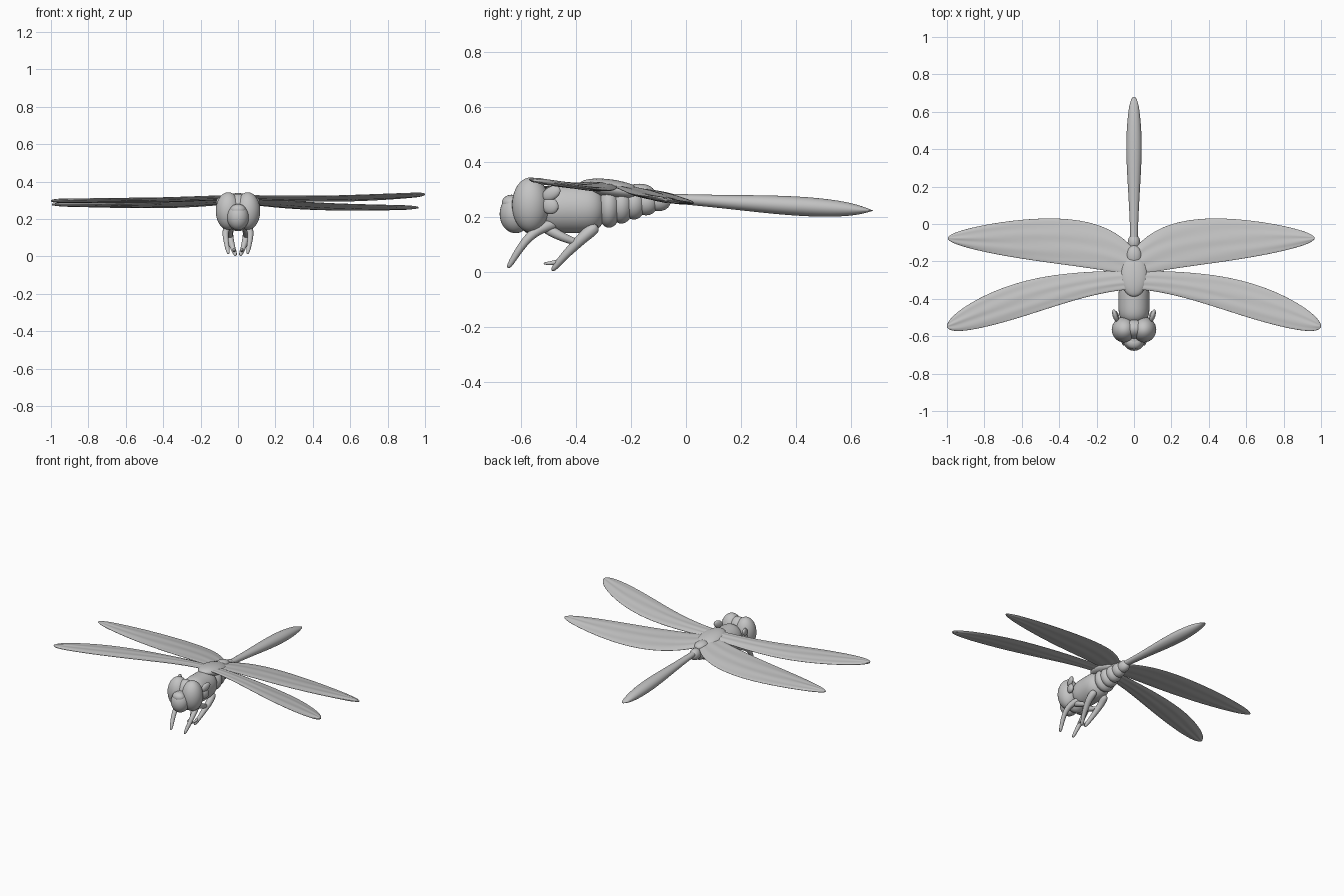
import bpy, bmesh
from math import sin, cos, pi, sqrt, exp
from mathutils import Vector

cube = bpy.data.objects.get("Cube")
if cube:
    bpy.data.objects.remove(cube)

grey = bpy.data.materials.new("plain grey")
grey.use_nodes = True
colour = (.55, .55, .55, 1)
grey.diffuse_color = colour
grey.node_tree.nodes["Principled BSDF"].inputs["Base Color"].default_value = colour


def loft(name, rings):
    """Skin equal rings of points into a closed smooth surface."""
    bm = bmesh.new()
    loops = [[bm.verts.new(point) for point in ring] for ring in rings]
    count = len(loops[0])
    for first, second in zip(loops, loops[1:]):
        for i in range(count):
            j = (i + 1) % count
            bm.faces.new((first[i], first[j], second[j], second[i]))
    bm.faces.new(loops[0])
    bm.faces.new(loops[-1])
    bmesh.ops.recalc_face_normals(bm, faces=bm.faces)
    mesh = bpy.data.meshes.new(name)
    bm.to_mesh(mesh)
    bm.free()
    mesh.materials.append(grey)
    mesh.shade_smooth()
    obj = bpy.data.objects.new(name, mesh)
    bpy.context.collection.objects.link(obj)
    smooth = obj.modifiers.new("smooth", "SUBSURF")
    smooth.levels = smooth.render_levels = 2


def fractions(steps):
    """Values from nought to one, crowded towards both ends."""
    return [(1 - cos(pi * i / steps)) / 2 for i in range(steps + 1)]


def body(name, start, end, section):
    """Elliptical tube along y; section(f) gives centre z, half width, half height."""
    rings = []
    for f in fractions(24):
        z, wide, high = section(f)
        y = start + (end - start) * f
        rings.append([(wide * cos(a), y, z + high * sin(a))
                      for a in (2 * pi * k / 12 for k in range(12))])
    loft(name, rings)


def blob(name, centre, size, turn=(0, 0, 0)):
    """Smooth ellipsoid."""
    bpy.ops.mesh.primitive_uv_sphere_add(segments=32, ring_count=20,
                                         location=centre, rotation=turn)
    obj = bpy.context.object
    obj.name = name
    obj.scale = size
    obj.data.materials.append(grey)
    obj.data.shade_smooth()


def limb(name, side, thick, points):
    """Tapering tube through the points, mirrored by side."""
    points = [Vector((side * x, y, z)) for x, y, z in points]
    last = len(points) - 1
    rings = []
    for i, point in enumerate(points):
        along = points[min(i + 1, last)] - points[max(i - 1, 0)]
        across = along.cross(Vector((1, 0, 0))).normalized()
        other = along.cross(across).normalized()
        radius = thick * (1 - .6 * i / last)
        rings.append([point + radius * (across * cos(a) + other * sin(a))
                      for a in (pi * k / 4 for k in range(8))])
    loft(name, rings)


def wing_height(x, y):
    """Wings slope down to the rear; the right pair levels out at the tips."""
    z = .25 - .15 * y
    if x < 0:
        z += (.275 - .04 * y - z) * -x
    return z + .02 * exp(-8 * x * x)


def wing(name, side, span, middle, half_chord):
    """Thin, gently corrugated blade shaped by its middle line and half chord."""
    rings = []
    for f in fractions(26):
        x, chord = side * span * f, half_chord(f)
        slim = min(1, chord / .04)
        ring = []
        for a in (2 * pi * k / 24 for k in range(24)):
            y = middle(f) - chord * cos(a)
            ripple = .003 * slim * sin(a) ** 2 * sin(9 * cos(a) + 5 * x)
            thickness = (.003 + .007 * slim) * sin(a)
            ring.append((x, y, wing_height(x, y) + ripple + thickness))
        rings.append(ring)
    loft(name, rings)


def thorax_section(f):
    swell = sqrt(max(.03, 1 - abs(2 * f - 1) ** 4))
    return .23, .087 * swell, .094 * swell


def tail_section(f):
    wide = (.02 + .023 * sin(pi * f ** 1.8)) * sqrt(max(.1, 1 - f ** 40))
    return .272 - .05 * f, wide, .85 * wide * (1 - .8 * f ** 20)


def fore_middle(f):
    return -.3 - .245 * f ** 1.7


def fore_chord(f):
    return (.05 + .045 * sin(pi * f ** 1.5)) * sqrt(max(.01, 1 - f ** 20))


def hind_middle(f):
    return -.075 - .13 * exp(-5 * f)


def hind_chord(f):
    return (.06 + .065 * sin(pi * f ** .6)) * sqrt(max(.01, 1 - f ** 6))


# Thorax, and the ridged segments tapering behind it
body("thorax", -.54, -.29, thorax_section)
for i in range(5):
    shrink = 1 - .13 * i
    blob(f"abdomen_segment_{i + 1}", (0, -.28 + .045 * i, .237 + .005 * i),
         (.07 * shrink, .045, .077 * shrink))

# Long slender tail, widest past its middle and flattened at the tip
body("tail", -.15, .68, tail_section)

# Raised hub where the wings meet
blob("wing_hub", (0, -.27, .3), (.075, .12, .035), (-.15, 0, 0))
blob("hub_rear_knob", (0, -.17, .29), (.042, .055, .03))

# Head
blob("head_core", (0, -.56, .235), (.08, .06, .1))
blob("face", (0, -.62, .21), (.058, .058, .07))
blob("brow", (0, -.635, .25), (.042, .035, .03))

for side, tag in ((1, "left"), (-1, "right")):
    # Big eyes and the lobed flaps behind them
    blob(tag + "_eye", (side * .052, -.565, .243), (.067, .068, .1))
    blob(tag + "_upper_flap", (side * .1, -.49, .285), (.014, .037, .024), (.5, 0, -side * .3))
    blob(tag + "_lower_flap", (side * .095, -.495, .24), (.016, .033, .03), (-.5, 0, -side * .3))

    # Wings, the right hind one slightly longer
    wing(tag + "_fore_wing", side, 1, fore_middle, fore_chord)
    wing(tag + "_hind_wing", side, .98 - side * .015, hind_middle, hind_chord)

    # Legs
    limb(tag + "_front_leg", side, .025,
         [(.03, -.46, .18), (.06, -.53, .16), (.07, -.58, .12), (.06, -.62, .06), (.05, -.65, .01)])
    limb(tag + "_middle_leg", side, .024,
         [(.03, -.53, .17), (.05, -.46, .13), (.04, -.41, .11), (.04, -.37, .1)])
    limb(tag + "_hind_leg", side, .028,
         [(.04, -.32, .17), (.05, -.37, .13), (.04, -.41, .09), (.03, -.45, .05), (.01, -.49, 0)])
    limb(tag + "_hind_toe", side, .012,
         [(.02, -.45, .04), (.02, -.49, .03), (.02, -.52, .03)])
